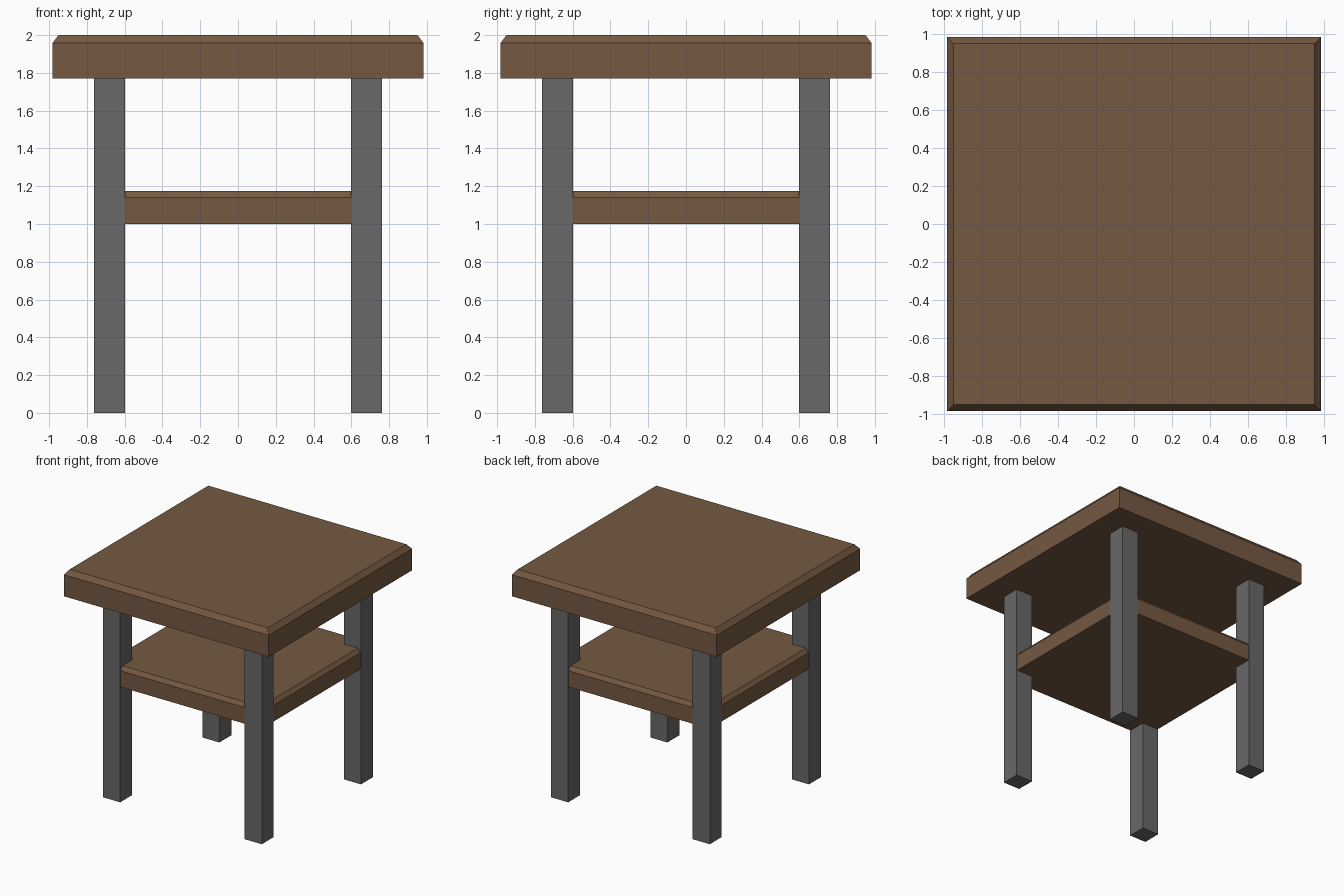
import bpy, bmesh

if "Cube" in bpy.data.objects:
    bpy.data.objects.remove(bpy.data.objects["Cube"])


def material(name, rgb):
    m = bpy.data.materials.new(name)
    m.diffuse_color = (*rgb, 1)
    m.use_nodes = True
    m.node_tree.nodes["Principled BSDF"].inputs["Base Color"].default_value = m.diffuse_color
    return m


wood = material("brown wood", (0.178, 0.100, 0.054))
metal = material("grey metal", (0.138, 0.138, 0.138))


def make_object(name, bm, mat):
    bmesh.ops.recalc_face_normals(bm, faces=bm.faces)
    mesh = bpy.data.meshes.new(name)
    bm.to_mesh(mesh)
    bm.free()
    mesh.materials.append(mat)
    obj = bpy.data.objects.new(name, mesh)
    bpy.context.collection.objects.link(obj)
    return obj


def box(bm, x, y, half, z0, z1):
    """Square column centred on x, y."""
    verts = bmesh.ops.create_cube(bm, size=1)["verts"]
    bmesh.ops.scale(bm, vec=(2 * half, 2 * half, z1 - z0), verts=verts)
    bmesh.ops.translate(bm, vec=(x, y, (z0 + z1) / 2), verts=verts)
    return verts


def board(name, half, z0, z1, inset, drop):
    """Square slab with a chamfered upper rim."""
    bm = bmesh.new()
    box(bm, 0, 0, half, z0, z1 - drop)
    top = max(bm.faces, key=lambda f: f.calc_center_median().z)
    bmesh.ops.inset_region(bm, faces=[top], thickness=inset)
    bmesh.ops.translate(bm, vec=(0, 0, drop), verts=top.verts)
    return make_object(name, bm, wood)


# Table top and lower shelf
board("table_top", 0.983, 1.77, 2.0, 0.046, 0.043)
board("lower_shelf", 0.758, 1.0, 1.175, 0.036, 0.034)

# Four legs
for side, x in (("left", -0.68), ("right", 0.68)):
    for end, y in (("front", -0.68), ("back", 0.68)):
        bm = bmesh.new()
        box(bm, x, y, 0.082, 0, 1.77)
        make_object(f"{end}_{side}_leg", bm, metal)
